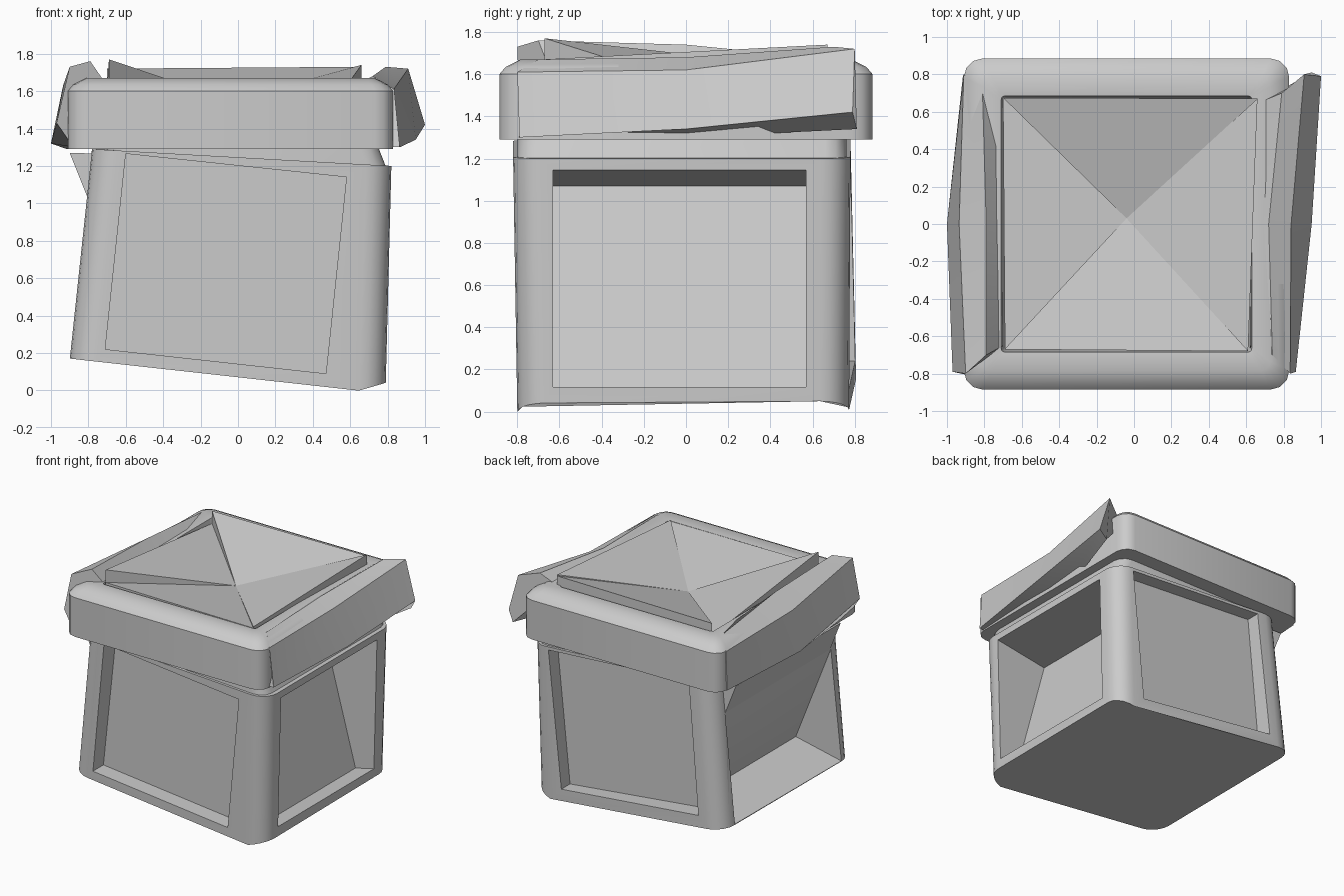
import bpy, bmesh, math
from mathutils import Vector

if "Cube" in bpy.data.objects:
    bpy.data.objects.remove(bpy.data.objects["Cube"])


def loft(name, rings, smooth=True, cap=True):
    """Skin a list of equal-length closed rings and cap both ends."""
    bm = bmesh.new()
    vs = [[bm.verts.new(p) for p in r] for r in rings]
    n = len(rings[0])
    for a, b in zip(vs, vs[1:]):
        for i in range(n):
            j = (i + 1) % n
            bm.faces.new((a[i], a[j], b[j], b[i]))
    if cap:
        bm.faces.new(vs[0][::-1])
        bm.faces.new(vs[-1])
    bmesh.ops.recalc_face_normals(bm, faces=bm.faces)
    me = bpy.data.meshes.new(name)
    bm.to_mesh(me)
    bm.free()
    ob = bpy.data.objects.new(name, me)
    bpy.context.collection.objects.link(ob)
    if smooth:
        shade(ob)
    return ob


def shade(ob):
    bpy.ops.object.select_all(action='DESELECT')
    ob.select_set(True)
    bpy.context.view_layer.objects.active = ob
    bpy.ops.object.shade_smooth_by_angle(angle=math.radians(35))


def rounded(x0, x1, y0, y1, r, seg):
    """Rounded rectangle outline, counter-clockwise."""
    pts = []
    for k, (cx, cy) in enumerate([(x0 + r, y0 + r), (x1 - r, y0 + r),
                                  (x1 - r, y1 - r), (x0 + r, y1 - r)]):
        for s in range(seg + 1):
            a = math.pi * (1 + k / 2) + math.pi / 2 * s / seg
            pts.append((cx + r * math.cos(a), cy + r * math.sin(a)))
    return pts


def bilinear(c, u, v):
    fl, fr, br, bl = (Vector(p) for p in c)
    p = fl.lerp(fr, u).lerp(bl.lerp(br, u), v)
    if p.z < .5 and p.x > .64:          # bottom edge lifts at the right side
        p.z += .4 * (p.x - .64)
    return p


def prism_y(name, section, y0, y1):
    """Extrude an (x, z) section along y."""
    return loft(name, [[(x, y, z) for x, z in section] for y in (y0, y1)], False)


# crooked body: skewed box with rounded upright edges
bottom = [(-.9, -.8, .17), (.79, -.8, -.02), (.79, .77, -.01), (-.89, .81, .17)]
top = [(-.78, -.82, 1.29), (.82, -.82, 1.2), (.82, .78, 1.2), (-.78, .78, 1.3)]
uv = rounded(0, 1, 0, 1, .085, 5)
body = loft("body", [[bilinear(c, u, v) for u, v in uv] for c in (bottom, top)], False)

# recesses in the four sides, slanted on left and right
front_face = [(-.6, 1.265), (.58, 1.14), (.47, .09), (-.71, .22)]
back_face = [(-.57, 1.265), (.66, 1.185), (.55, .11), (-.67, .24)]
cutters = [
    prism_y("front_recess", front_face, -1, -.67),
    prism_y("back_recess", back_face, .665, 1),
    prism_y("left_recess", [(-1.1, .13), (-.5, .26), (-.9, 1.27), (-1.1, 1.22)], -.66, .66),
    prism_y("right_recess", [(1, 1.175), (1, .165), (.63, .08), (.36, 1.07)], -.63, .57),
]
for c in cutters:
    m = body.modifiers.new(c.name, 'BOOLEAN')
    m.operation = 'DIFFERENCE'
    m.solver = 'EXACT'
    m.object = c
dg = bpy.context.evaluated_depsgraph_get()
cut_mesh = bpy.data.meshes.new_from_object(body.evaluated_get(dg))
body.modifiers.clear()
body.data = cut_mesh
for c in cutters:
    bpy.data.objects.remove(c)
shade(body)

# tilted inner panel poking out at the upper left
prism_y("panel_tip", [(-.9, 1.27), (-.78, .97), (-.55, 1.26)], -.65, .66)

# neck closing the wedge-shaped gap under the lid
neck = [rounded(-.7, x1, -.8, .76, .1, 3) for x1 in (.79, .75)]
loft("neck", [[(x, y, 1.242 - .056 * x) for x, y in neck[0]],
              [(x, y, 1.3) for x, y in neck[1]]])

# lid: rounded slab with bevelled rim and sunken middle
levels = [(0, 1.29), (0, 1.6), (.03, 1.635), (.1, 1.67), (.2, 1.66), (.22, 1.5)]
loft("lid_rim", [[(x, y, z) for x, y in
                  rounded(-.91 + i, .83 - i, -.885 + i, .885 - i, max(.02, .1 - i * .5), 3)]
                 for i, z in levels])

# twisted lid side bars: sections at front, middle, back, mitred at the ends
right = [(-1, [(.865, 1.30), (.835, 1.61), (.74, 1.67), (.62, 1.63), (.63, 1.30)]),
         (0, [(.95, 1.34), (.84, 1.62), (.72, 1.68), (.62, 1.63), (.70, 1.30)]),
         (1, [(1.0, 1.42), (.91, 1.72), (.79, 1.73), (.67, 1.64), (.95, 1.34)])]
left = [(-1, [(-.97, 1.43), (-.9, 1.73), (-.79, 1.76), (-.70, 1.63), (-.88, 1.30)]),
        (0, [(-1.0, 1.32), (-.935, 1.63), (-.79, 1.74), (-.71, 1.63), (-.75, 1.29)]),
        (1, [(-.915, 1.29), (-.91, 1.6), (-.81, 1.67), (-.71, 1.62), (-.75, 1.29)])]
mitre = (.79, .80, .70, .65, .81)
for name, bar in (("lid_right_bar", right), ("lid_left_bar", left)):
    loft(name, [[(x, side * m, z) for (x, z), m in zip(sec, mitre)] for side, sec in bar])

# dished lid top: four uneven triangular wedges meeting in the middle
mid = (-.04, .03, 1.55)
FL, FR, BR, BL = (-.69, -.67), (.61, -.68), (.66, .67), (-.7, .675)
wedges = {"left": (BL, 1.62, FL, 1.77), "front": (FL, 1.67, FR, 1.66),
          "right": (FR, 1.67, BR, 1.74), "back": (BR, 1.73, BL, 1.72)}
for name, (a, za, b, zb) in wedges.items():
    tri = [(*a, za), (*b, zb), mid]
    loft("lid_top_" + name, [[(x, y, 1.48) for x, y, z in tri], tri], False)
